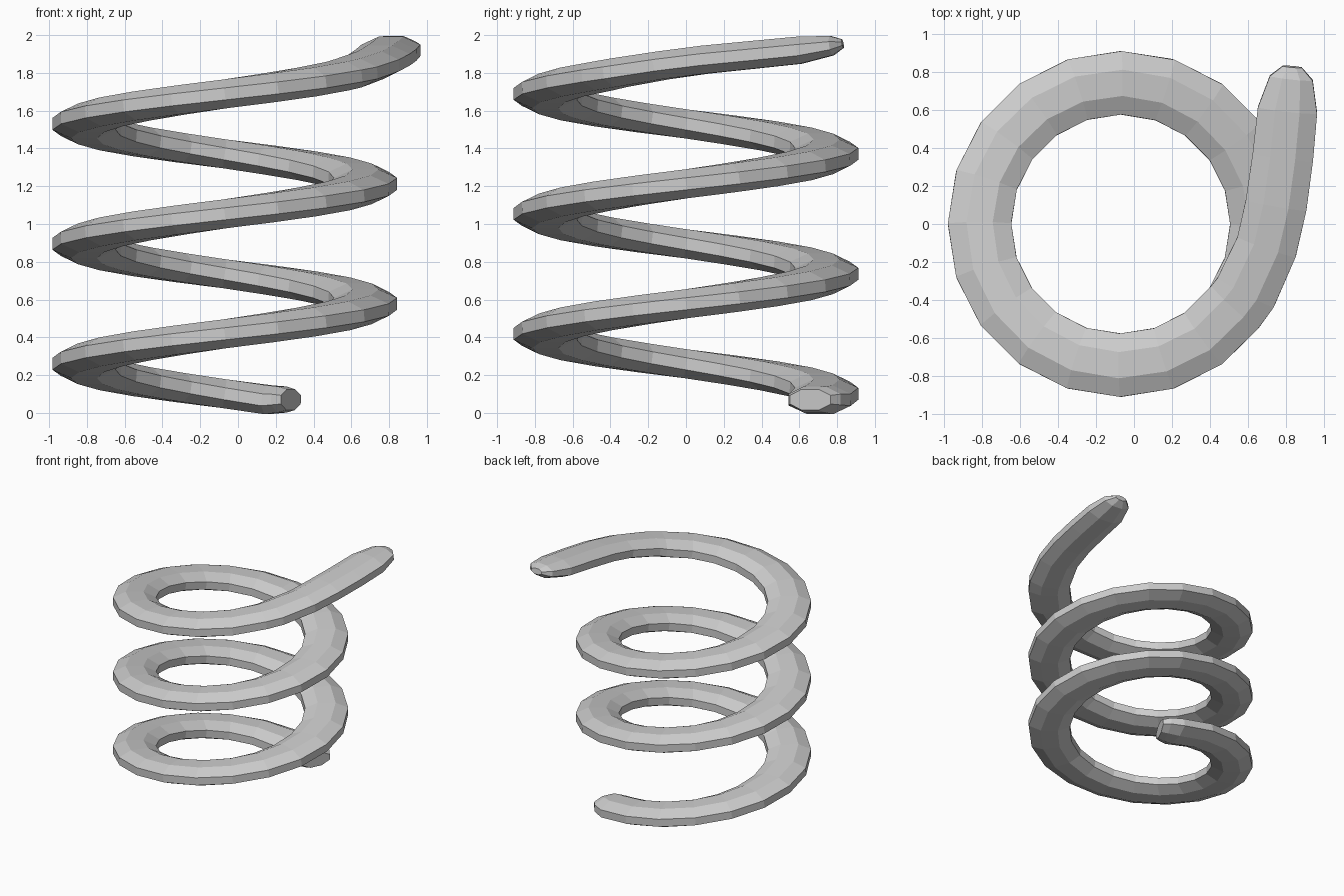
import bpy, bmesh
from math import sin, cos, pi, radians
from mathutils import Vector

if "Cube" in bpy.data.objects:
    bpy.data.objects.remove(bpy.data.objects["Cube"])

SIDES = 8
CX, R, PITCH = -0.07, 0.745, 0.635   # coil centre, mean radius, rise per turn
HALF_W, HALF_H = 0.181, 0.083        # flattened octagonal section


def coil_point(deg):
    a = radians(deg)
    z = 0.26 + PITCH * (deg - 180) / 360
    return Vector((CX + R * cos(a), R * sin(a), z))


# Path: regular coil, then a run-out that straightens at the top
path = [(coil_point(62), 0.72), (coil_point(66), 0.9)]
path += [(coil_point(d), 1.0) for d in range(72, 1045, 18)]
path += [(Vector(p), s) for p, s in [
    ((0.59, -0.36, 1.80), 1.0),
    ((0.70, -0.12, 1.84), 0.97),
    ((0.75, 0.10, 1.87), 0.97),
    ((0.785, 0.35, 1.895), 0.96),
    ((0.81, 0.60, 1.92), 0.94),
    ((0.83, 0.77, 1.944), 0.68),
    ((0.835, 0.83, 1.955), 0.30)]]
path[0][0].z += 0.018
path[1][0].z += 0.012

# Sweep the section along the path
bm = bmesh.new()
rings = []
for i, (p, s) in enumerate(path):
    tangent = (path[min(i + 1, len(path) - 1)][0] - path[max(i - 1, 0)][0]).normalized()
    side = tangent.cross(Vector((0, 0, 1))).normalized()
    up = side.cross(tangent)
    ring = []
    for k in range(SIDES):
        a = 2 * pi * (k + 0.5) / SIDES
        ring.append(bm.verts.new(p + side * HALF_W * s * cos(a) + up * HALF_H * s * sin(a)))
    rings.append(ring)
for r0, r1 in zip(rings, rings[1:]):
    for k in range(SIDES):
        n = (k + 1) % SIDES
        bm.faces.new((r0[k], r0[n], r1[n], r1[k]))
bm.faces.new(rings[0])
bm.faces.new(rings[-1])
bmesh.ops.recalc_face_normals(bm, faces=bm.faces)

mesh = bpy.data.meshes.new("coil_spring")
bm.to_mesh(mesh)
bm.free()
spring = bpy.data.objects.new("coil_spring", mesh)
bpy.context.collection.objects.link(spring)
